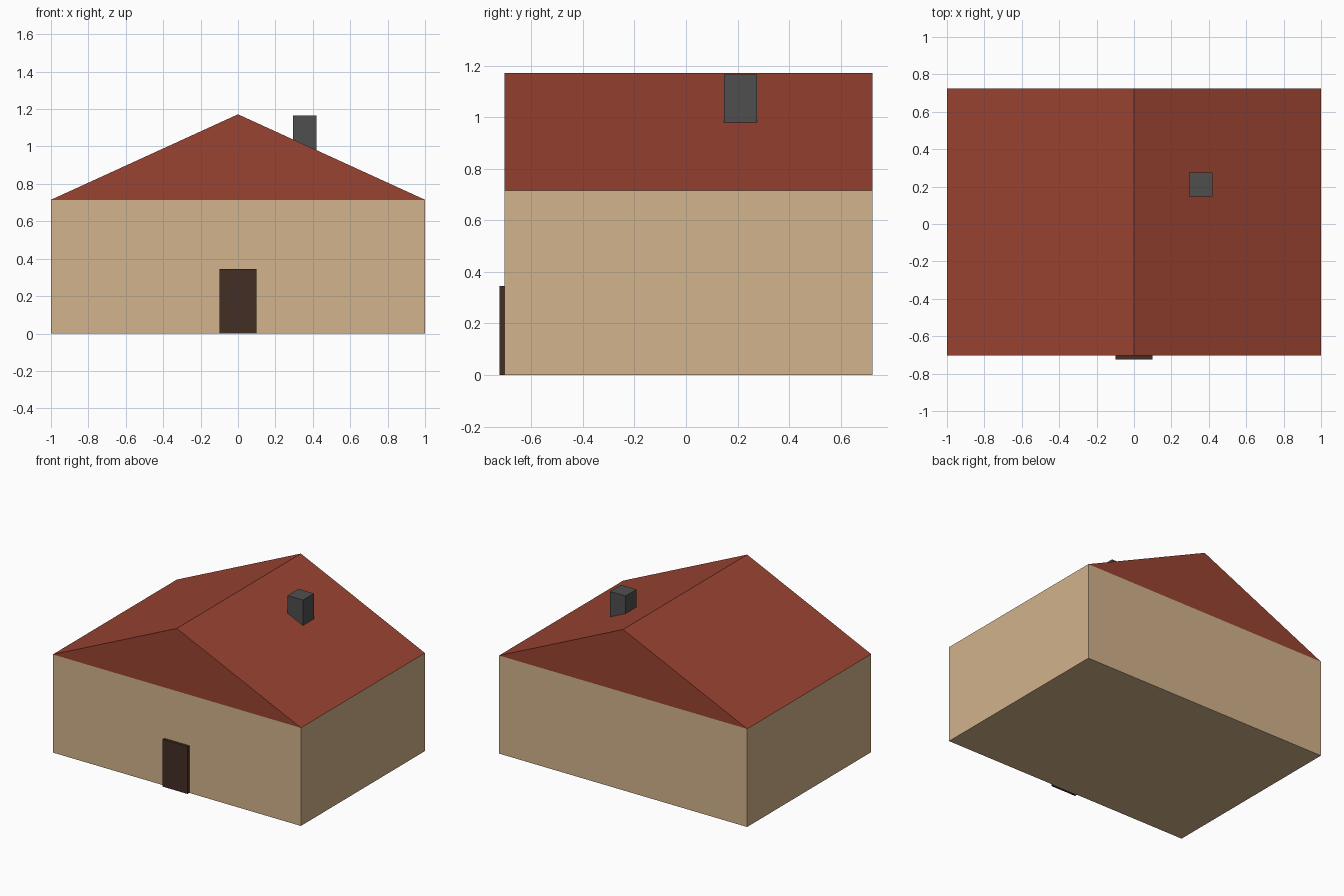
import bpy
import bmesh

cube = bpy.data.objects.get("Cube")
if cube:
    bpy.data.objects.remove(cube, do_unlink=True)


def material(name, rgb):
    """Flat material from 0-255 display values, stored as linear."""
    linear = []
    for v in rgb:
        c = v / 255
        linear.append(c / 12.92 if c <= 0.04045 else ((c + 0.055) / 1.055) ** 2.4)
    mat = bpy.data.materials.new(name)
    mat.use_nodes = True
    mat.diffuse_color = (*linear, 1)
    bsdf = mat.node_tree.nodes["Principled BSDF"]
    bsdf.inputs["Base Color"].default_value = (*linear, 1)
    bsdf.inputs["Roughness"].default_value = 0.9
    return mat


def prism(name, profile, y_front, y_back, mat):
    """Extrude an x-z outline from y_front to y_back."""
    bm = bmesh.new()
    face = bm.faces.new([bm.verts.new((x, y_front, z)) for x, z in profile])
    result = bmesh.ops.extrude_face_region(bm, geom=[face])
    moved = [v for v in result["geom"] if isinstance(v, bmesh.types.BMVert)]
    bmesh.ops.translate(bm, verts=moved, vec=(0, y_back - y_front, 0))
    bmesh.ops.recalc_face_normals(bm, faces=bm.faces)
    mesh = bpy.data.meshes.new(name)
    bm.to_mesh(mesh)
    bm.free()
    mesh.materials.append(mat)
    obj = bpy.data.objects.new(name, mesh)
    bpy.context.scene.collection.objects.link(obj)
    return obj


def box(name, x0, x1, y0, y1, z0, z1, mat):
    return prism(name, [(x0, z0), (x1, z0), (x1, z1), (x0, z1)], y0, y1, mat)


tan = material("tan_plaster", (210, 179, 140))
red = material("red_roof", (154, 67, 50))
grey = material("dark_grey_brick", (79, 79, 79))
brown = material("dark_brown_wood", (67, 46, 36))

FRONT, BACK = -0.704, 0.724
EAVE, RIDGE = 0.715, 1.172

# House body and gable roof, flush on all sides
box("walls", -1, 1, FRONT, BACK, 0, EAVE, tan)
prism("roof", [(-1, EAVE), (1, EAVE), (0, RIDGE)], FRONT, BACK, red)

# Chimney rising through the +x roof slope
box("chimney", 0.295, 0.42, 0.148, 0.275, 0.9, 1.165, grey)

# Door slab standing proud of the front wall
box("front_door", -0.1, 0.1, -0.724, FRONT, 0, 0.345, brown)
